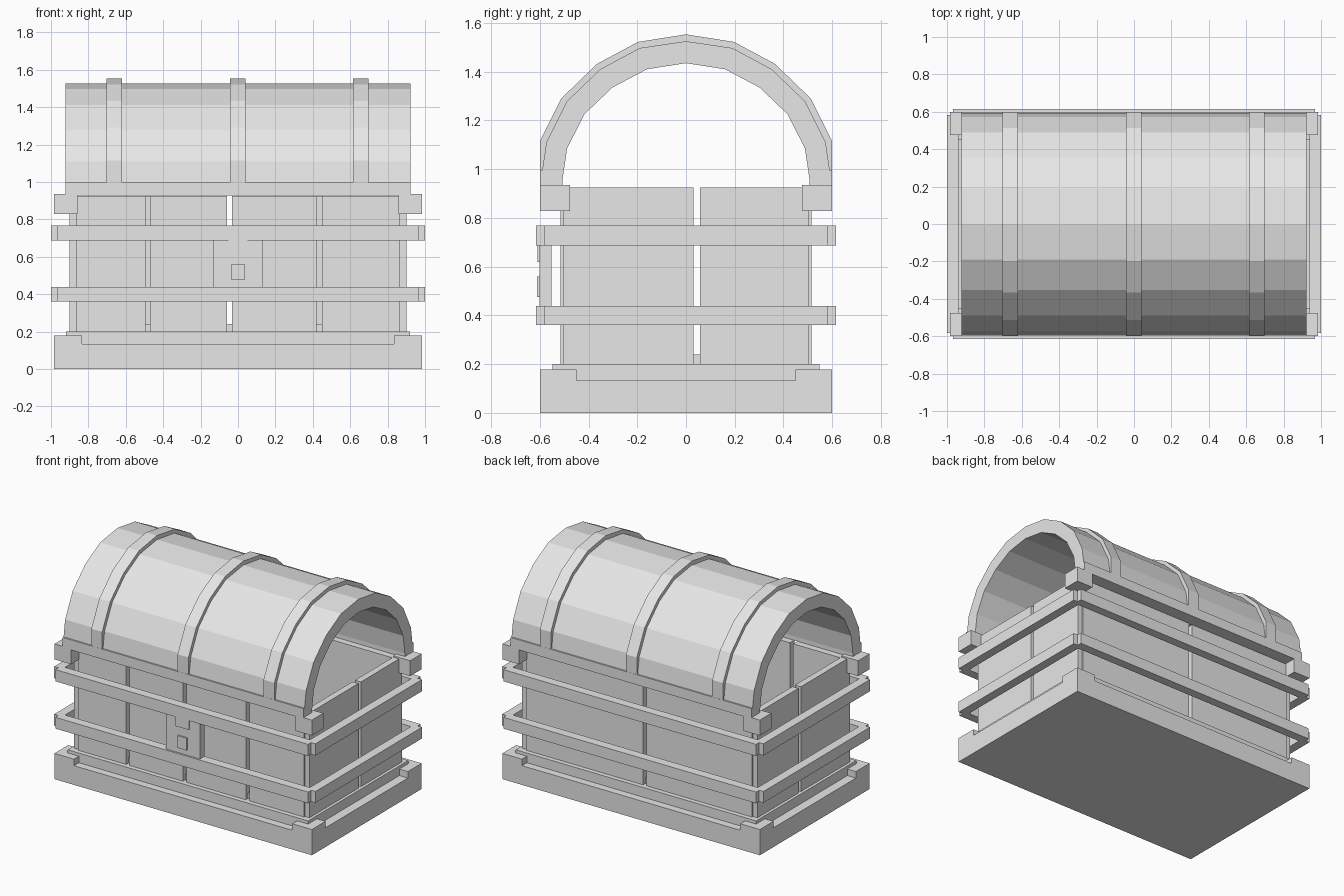
import bpy
import bmesh

old = bpy.data.objects.get("Cube")
if old:
    bpy.data.objects.remove(old, do_unlink=True)

grey = bpy.data.materials.new("light grey")
grey.use_nodes = True
grey.diffuse_color = (0.8, 0.8, 0.8, 1)
grey.node_tree.nodes["Principled BSDF"].inputs["Base Color"].default_value = (0.8, 0.8, 0.8, 1)


def finish(name, bm):
    bmesh.ops.recalc_face_normals(bm, faces=bm.faces[:])
    mesh = bpy.data.meshes.new(name)
    bm.to_mesh(mesh)
    bm.free()
    mesh.materials.append(grey)
    obj = bpy.data.objects.new(name, mesh)
    bpy.context.scene.collection.objects.link(obj)
    return obj


def box(name, xs, ys, zs):
    """Box between the given limits on each axis."""
    bm = bmesh.new()
    bmesh.ops.create_cube(bm, size=1)
    for v in bm.verts:
        for i, (a, b) in enumerate((xs, ys, zs)):
            v.co[i] = (a + b) / 2 + v.co[i] * (b - a)
    return finish(name, bm)


def span(side, inner, outer):
    """Range from inner to outer on the given side of the centre."""
    return tuple(sorted((side * inner, side * outer)))


def arch(name, outer, inner, xs):
    """Hollow arch from two half profiles of (y, z), crown first."""
    bm = bmesh.new()

    def full(half):
        return [(-y, z) for y, z in reversed(half)] + half[1:]

    rings = []
    for (oy, oz), (iy, iz) in zip(full(outer), full(inner)):
        rings.append([bm.verts.new(p) for p in (
            (xs[0], oy, oz), (xs[1], oy, oz), (xs[1], iy, iz), (xs[0], iy, iz))])
    for a, b in zip(rings, rings[1:]):
        for k in range(4):
            n = (k + 1) % 4
            bm.faces.new((a[k], a[n], b[n], b[k]))
    bm.faces.new(rings[0])
    bm.faces.new(rings[-1])
    return finish(name, bm)


# Base, plinth and inner floor
box("base", (-0.985, 0.985), (-0.6, 0.6), (0, 0.133))
box("plinth", (-0.92, 0.92), (-0.547, 0.547), (0.1, 0.2))
box("floor", (-0.87, 0.87), (-0.49, 0.49), (0.15, 0.24))

# Wall planks
WALL = (0.19, 0.925)
for i, xs in enumerate(((-0.865, -0.495), (-0.47, -0.06), (-0.033, 0.42), (0.45, 0.865))):
    box(f"front_plank_{i}", xs, (-0.515, -0.465), WALL)
for i, xs in enumerate(((-0.865, -0.06), (-0.033, 0.865))):
    box(f"back_plank_{i}", xs, (0.465, 0.515), WALL)
for sx in (-1, 1):
    for i, ys in enumerate(((-0.505, 0.03), (0.058, 0.505))):
        box(f"side_plank_{sx}_{i}", span(sx, 0.855, 0.9), ys, WALL)

# Corner blocks on the base and under the lid
for sx in (-1, 1):
    for sy in (-1, 1):
        box("base_corner", span(sx, 0.835, 0.985), span(sy, 0.45, 0.6), (0.1, 0.178))
        box("top_corner", span(sx, 0.857, 0.985), span(sy, 0.475, 0.6), (0.828, 0.935))

# Two belts of bars around the body
for zs in ((0.36, 0.438), (0.687, 0.768)):
    for s in (-1, 1):
        box("long_bar", (-0.967, 0.967), span(s, 0.552, 0.615), zs)
        box("short_bar", span(s, 0.937, 1.0), (-0.582, 0.582), zs)

# Lock plate with raised clasp and catch
box("lock_plate", (-0.13, 0.13), (-0.602, -0.552), (0.43, 0.7))
box("lock_clasp", (-0.05, 0.05), (-0.609, -0.6), (0.62, 0.69))
box("lock_catch", (-0.035, 0.035), (-0.612, -0.6), (0.475, 0.56))

# Lid rims
for s in (-1, 1):
    box("lid_rim", (-0.922, 0.922), span(s, 0.507, 0.6), (0.927, 0.997))

# Curved lid shell and its straps
shell = [(0, 1.525), (0.19, 1.497), (0.352, 1.41), (0.49, 1.277), (0.573, 1.11), (0.592, 0.98)]
inside = [(0, 1.435), (0.16, 1.41), (0.302, 1.335), (0.417, 1.225), (0.488, 1.085), (0.51, 0.935)]
strap = [(0, 1.553), (0.197, 1.522), (0.365, 1.432), (0.512, 1.29), (0.599, 1.115), (0.599, 0.98)]
arch("lid_shell", shell, inside, (-0.922, 0.922))
for i, xs in enumerate(((-0.703, -0.62), (-0.043, 0.04), (0.615, 0.698))):
    arch(f"lid_strap_{i}", strap, [(y * 0.985, z - 0.008) for y, z in shell], xs)
